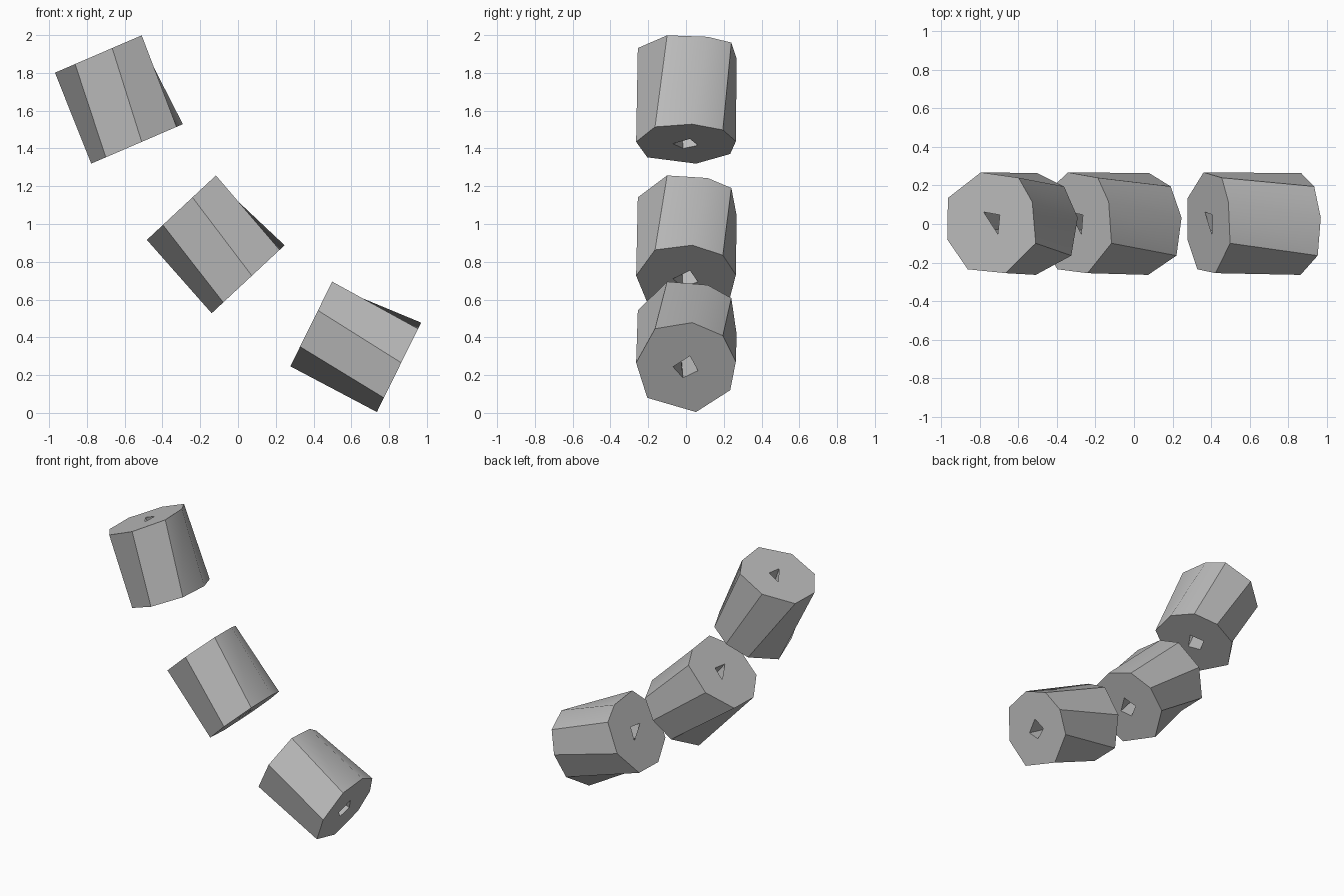
import bpy, bmesh
from math import radians

cube = bpy.data.objects.get("Cube")
if cube:
    bpy.data.objects.remove(cube, do_unlink=True)

GREY = (0.5, 0.5, 0.5, 1)
grey = bpy.data.materials.new("stone_grey")
grey.use_nodes = True
grey.diffuse_color = GREY
grey.node_tree.nodes["Principled BSDF"].inputs["Base Color"].default_value = GREY

# Irregular outlines of the two ends, counter-clockwise, and of the bore
HALF = 0.259
TOP = [(.153, .24), (-.06, .268), (-.246, .135), (-.25, -.08),
       (-.134, -.235), (.08, -.255), (.25, -.1), (.23, .115)]
BOTTOM = [(.187, .195), (.034, .264), (-.135, .234), (-.264, .053),
          (-.18, -.205), (.027, -.264), (.228, -.164), (.264, .033)]
BORE_TOP = [(.047, .047), (-.044, .062), (-.05, -.035), (.036, -.052)]
BORE_BOTTOM = [(.067, .021), (-.02, .063), (-.062, -.016), (.003, -.069)]


def ring(bm, points, z):
    return [bm.verts.new((x, y, z)) for x, y in points]


def walls(bm, low, high):
    n = len(low)
    for i in range(n):
        k = (i + 1) % n
        bm.faces.new((low[i], low[k], high[k], high[i]))


def cap(bm, outer, bore):
    for j in range(4):
        k = (j + 1) % 4
        arc = [outer[(2 * j + s) % 8] for s in range(3)]
        bm.faces.new([bore[j]] + arc + [bore[k]])


def bead(name, x, z, tilt):
    bm = bmesh.new()
    top, bottom = ring(bm, TOP, HALF), ring(bm, BOTTOM, -HALF)
    bore_top, bore_bottom = ring(bm, BORE_TOP, HALF), ring(bm, BORE_BOTTOM, -HALF)
    walls(bm, bottom, top)
    walls(bm, bore_bottom, bore_top)
    cap(bm, top, bore_top)
    cap(bm, bottom, bore_bottom)
    bmesh.ops.recalc_face_normals(bm, faces=bm.faces[:])
    # Lip covering one corner of the bore
    bm.faces.new(bore_top[1:])
    mesh = bpy.data.meshes.new(name)
    bm.to_mesh(mesh)
    bm.free()
    mesh.materials.append(grey)
    obj = bpy.data.objects.new(name, mesh)
    bpy.context.collection.objects.link(obj)
    obj.location = (x, 0, z)
    obj.rotation_euler.y = -radians(tilt)
    bpy.ops.object.select_all(action='DESELECT')
    obj.select_set(True)
    bpy.context.view_layer.objects.active = obj
    bpy.ops.object.shade_smooth_by_angle(angle=radians(35))


# Three beads following a falling curve
bead("upper_bead", -.637, 1.662, 23.3)
bead("middle_bead", -.123, .897, 43)
bead("lower_bead", .62, .356, 63.7)
